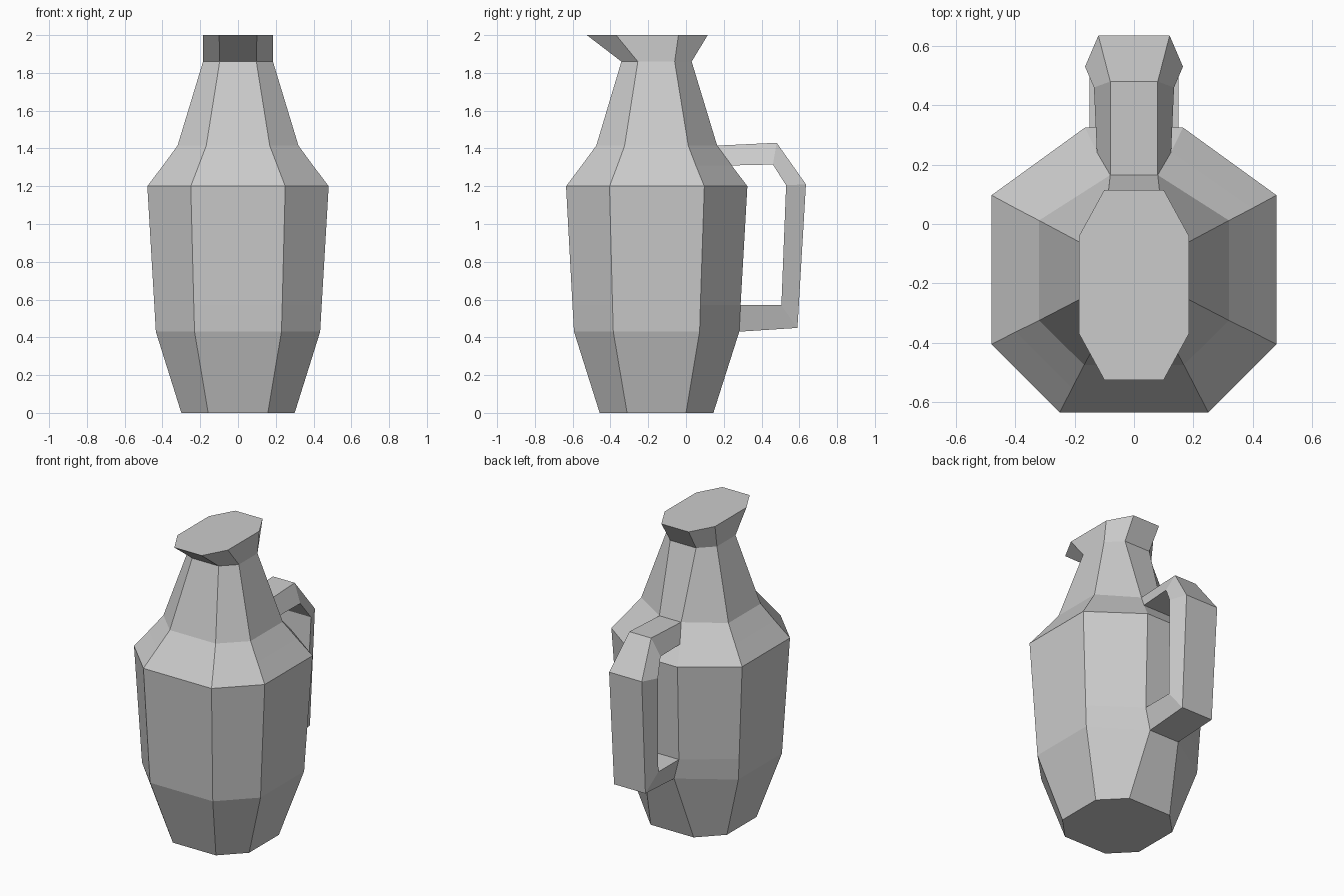
import bpy, bmesh

if "Cube" in bpy.data.objects:
    bpy.data.objects.remove(bpy.data.objects["Cube"])


def make_object(name, loops, caps=False, skip=()):
    """Skin a list of closed vertex loops into one flat-shaded object."""
    bm = bmesh.new()
    rows = [[bm.verts.new(p) for p in loop] for loop in loops]
    n = len(rows[0])
    for i, (a, b) in enumerate(zip(rows, rows[1:])):
        for j in range(n):
            k = (j + 1) % n
            if (i, j) not in skip:
                bm.faces.new((a[j], a[k], b[k], b[j]))
    if caps:
        bm.faces.new(rows[0][::-1])
        bm.faces.new(rows[-1])
    bmesh.ops.recalc_face_normals(bm, faces=bm.faces)
    mesh = bpy.data.meshes.new(name)
    bm.to_mesh(mesh)
    bm.free()
    obj = bpy.data.objects.new(name, mesh)
    bpy.context.collection.objects.link(obj)
    return obj


def octagon(z, side, front, back, y_front, y_a, y_b, y_back):
    """Mirrored eight-sided ring with its own front and back widths."""
    right = [(front, y_front), (side, y_a), (side, y_b), (back, y_back)]
    left = [(-x, y) for x, y in reversed(right)]
    return [(x, y, z) for x, y in right + left]


# Jug body: foot, belly, shoulder, neck and flared pouring lip
body_rings = [
    (0.00, 0.30, 0.158, 0.158, -0.457, -0.312, 0.0, 0.145),
    (0.43, 0.435, 0.23, 0.11, -0.593, -0.385, 0.072, 0.282),
    (0.57, 0.443, 0.234, 0.15, -0.601, -0.389, 0.076, 0.289),
    (1.20, 0.48, 0.25, 0.165, -0.635, -0.405, 0.097, 0.325),
    (1.31, 0.397, 0.208, 0.125, -0.552, -0.363, 0.052, 0.242),
    (1.415, 0.32, 0.168, 0.08, -0.475, -0.325, 0.012, 0.165),
    (1.86, 0.185, 0.097, 0.095, -0.342, -0.255, -0.06, 0.03),
    (2.00, 0.185, 0.10, 0.10, -0.525, -0.37, -0.04, 0.115),
]
# The two back panels where the handle joins stay open
make_object("jug_body", [octagon(*r) for r in body_rings],
            caps=True, skip={(1, 3), (4, 3)})

# Handle: trapezoid section, (y, z, half width) of outer then inner edge
handle_path = [
    ((0.165, 1.415, 0.08), (0.242, 1.31, 0.125)),
    ((0.48, 1.43, 0.08), (0.46, 1.315, 0.135)),
    ((0.635, 1.21, 0.12), (0.53, 1.205, 0.165)),
    ((0.59, 0.45, 0.115), (0.505, 0.57, 0.15)),
    ((0.282, 0.43, 0.11), (0.289, 0.57, 0.15)),
]
sections = []
for (yo, zo, wo), (yi, zi, wi) in handle_path:
    sections.append([(wo, yo, zo), (-wo, yo, zo), (-wi, yi, zi), (wi, yi, zi)])
make_object("handle", sections)
